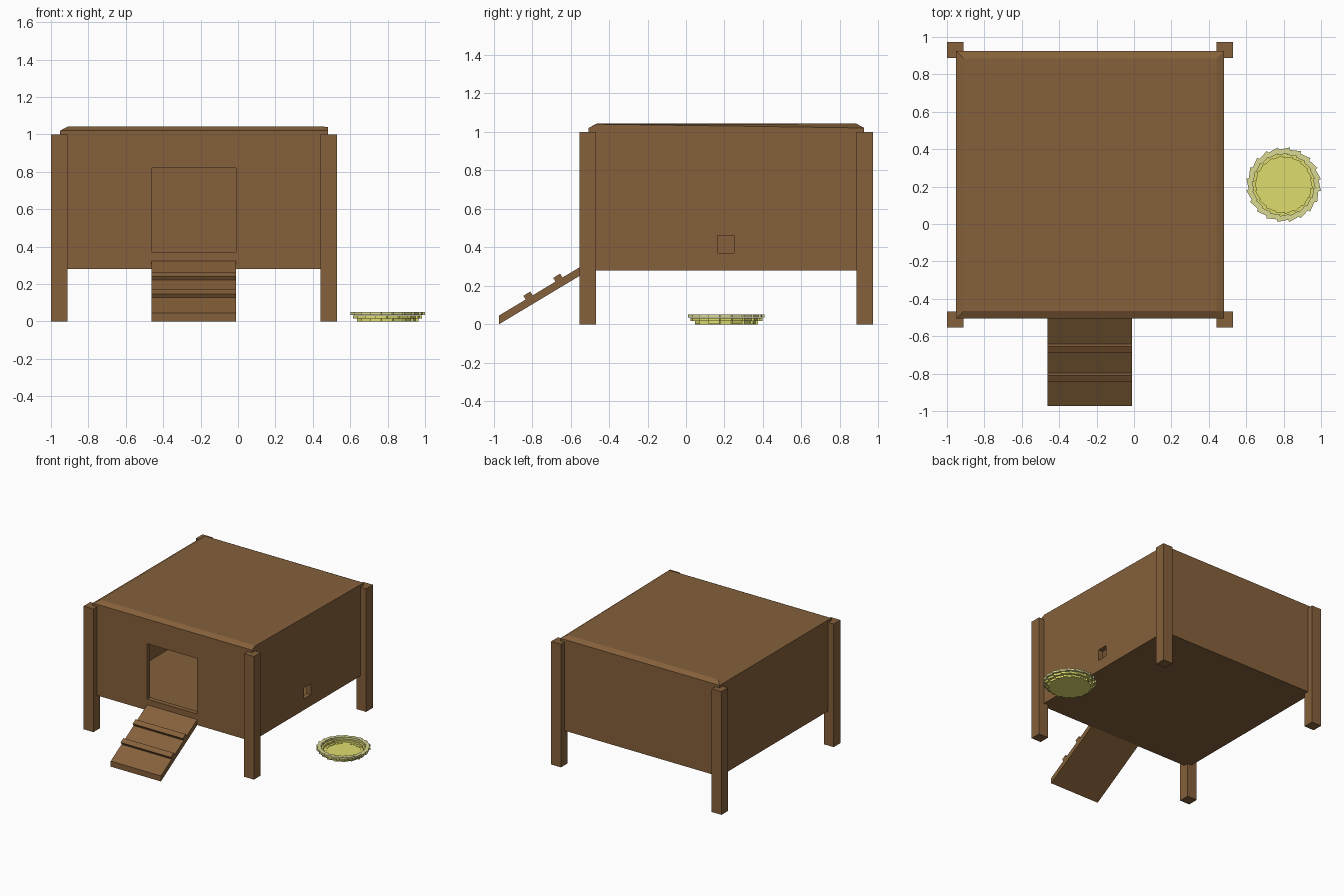
import bpy, bmesh, math
from mathutils import Matrix, Vector

if "Cube" in bpy.data.objects:
    bpy.data.objects.remove(bpy.data.objects["Cube"])


def material(name, rgb):
    m = bpy.data.materials.new(name)
    m.diffuse_color = (*rgb, 1)
    m.use_nodes = True
    m.node_tree.nodes["Principled BSDF"].inputs["Base Color"].default_value = m.diffuse_color
    return m


WOOD = material("brown wood", (0.235, 0.118, 0.043))
STRAW = material("yellow straw", (0.74, 0.72, 0.155))
PALE = material("pale straw", (0.70, 0.69, 0.29))
CX, CY, H = -0.235, 0.21, 0.716          # hut centre and half width


def finish(name, bm, mat):
    bmesh.ops.recalc_face_normals(bm, faces=bm.faces)
    me = bpy.data.meshes.new(name)
    bm.to_mesh(me)
    bm.free()
    me.materials.append(mat)
    ob = bpy.data.objects.new(name, me)
    bpy.context.collection.objects.link(ob)
    return ob


def add_box(bm, lo, hi, mtx=Matrix()):
    lo, hi = Vector(lo), Vector(hi)
    m = mtx @ Matrix.Translation((lo + hi) / 2) @ Matrix.Diagonal((*(hi - lo), 1))
    bmesh.ops.create_cube(bm, size=1, matrix=m)


def box(name, lo, hi, mat=WOOD):
    bm = bmesh.new()
    add_box(bm, lo, hi)
    return finish(name, bm, mat)


def wall_with_hole(name, outer, inner, place):
    """Two rectangles (u0,z0,u1,z1); place(u, depth, z) gives the position."""
    bm = bmesh.new()
    rings = []
    for depth in (0, 0.04):
        for a, b, c, d in (outer, inner):
            rings.append([bm.verts.new(place(u, depth, z))
                          for u, z in ((a, b), (c, b), (c, d), (a, d))])
    for p, q in ((0, 1), (2, 3), (0, 2), (1, 3)):
        for i in range(4):
            j = (i + 1) % 4
            bm.faces.new((rings[p][i], rings[p][j], rings[q][j], rings[q][i]))
    return finish(name, bm, WOOD)


# corner posts
for sx, nx in ((-1, "left"), (1, "right")):
    for sy, ny in ((-1, "front"), (1, "back")):
        x, y = CX + sx * 0.721, CY + sy * 0.72
        box(f"{ny}_{nx}_post", (x - .044, y - .043, 0), (x + .044, y + .043, 1))

# walls and floor
x0, x1, y0, y1 = CX - H, CX + H, CY - H, CY + H
Z0, Z1 = 0.28, 1.005
wall_with_hole("front_wall", (x0, Z0, x1, Z1), (-0.463, 0.37, -0.012, 0.82),
               lambda u, d, z: (u, y0 + d, z))
wall_with_hole("right_wall", (y0 + .04, Z0, y1 - .04, Z1), (0.163, 0.37, 0.25, 0.46),
               lambda u, d, z: (x1 - d, u, z))
box("left_wall", (x0, y0 + .04, Z0), (x0 + .04, y1 - .04, Z1))
box("back_wall", (x0, y1 - .04, Z0), (x1, y1, Z1))
box("floor", (x0 + .002, y0 + .002, Z0), (x1 - .002, y1 - .002, 0.305))

# roof slab with chamfered rim, its right edge dropping to the back
bm = bmesh.new()
plan = [(x0, y0), (x1, y0), (x1, y0 + .04), (x1, y1), (x0, y1)]
rim_z = [1.02, 1.02, 1.04, 1.02, 1.02]
low = [bm.verts.new((x, y, 1.0)) for x, y in plan]
rim = [bm.verts.new((x, y, z)) for (x, y), z in zip(plan, rim_z)]
top = [bm.verts.new((x, y, 1.042)) for x, y in
       ((x0 + .04, y0 + .04), (x1 - .04, y0 + .04), (x1 - .04, y1 - .04), (x0 + .04, y1 - .04))]
bm.faces.new(low)
bm.faces.new(top)
for i in range(5):
    j = (i + 1) % 5
    bm.faces.new((low[i], low[j], rim[j], rim[i]))
bm.faces.new((rim[0], rim[1], top[1], top[0]))
bm.faces.new((rim[1], rim[2], top[1]))
for i in (2, 3):
    bm.faces.new((rim[i], rim[i + 1], top[i], top[i - 1]))
bm.faces.new((rim[4], rim[0], top[0], top[3]))
finish("roof", bm, WOOD)


def extrude_x(name, profile):
    bm = bmesh.new()
    f = bm.faces.new([bm.verts.new((-0.463, y, z)) for y, z in profile])
    r = bmesh.ops.extrude_face_region(bm, geom=[f])
    vs = [g for g in r["geom"] if isinstance(g, bmesh.types.BMVert)]
    bmesh.ops.translate(bm, vec=(0.451, 0, 0), verts=vs)
    return finish(name, bm, WOOD)


# ramp and its two cleats
extrude_x("ramp", [(-0.972, 0), (-0.505, 0.28), (-0.505, 0.325), (-0.972, 0.045)])
for i, y in enumerate((-0.832, -0.677)):
    z = 0.045 + (y + 0.972) * 0.6
    extrude_x(f"ramp_cleat_{i + 1}", [(y, z - .003), (y + .036, z + .019),
                                     (y + .023, z + .041), (y - .013, z + .019)])

# nest: octagonal base and three rings of overlapping straw pieces
NEST = Matrix.Translation((0.8, CY, 0))
bm = bmesh.new()
bmesh.ops.create_cone(bm, cap_ends=True, segments=8, radius1=0.148, radius2=0.148, depth=0.014,
                      matrix=NEST @ Matrix.Translation((0, 0, .007)) @ Matrix.Rotation(math.pi / 8, 4, 'Z'))
finish("nest_base", bm, STRAW)
for name, r, z, n, mat in (("nest_lower_ring", 0.143, 0.0, 16, STRAW),
                           ("nest_middle_ring", 0.163, 0.016, 18, STRAW),
                           ("nest_upper_ring", 0.178, 0.034, 20, PALE)):
    bm = bmesh.new()
    for i in range(n):
        m = (NEST @ Matrix.Rotation(i * math.tau / n, 4, 'Z')
             @ Matrix.Translation((r, 0, z + 0.0006 * (i % 2))) @ Matrix.Rotation(0.2, 4, 'Z'))
        add_box(bm, (-0.014, -0.036, 0), (0.014, 0.036, 0.0165), m)
    finish(name, bm, mat)
